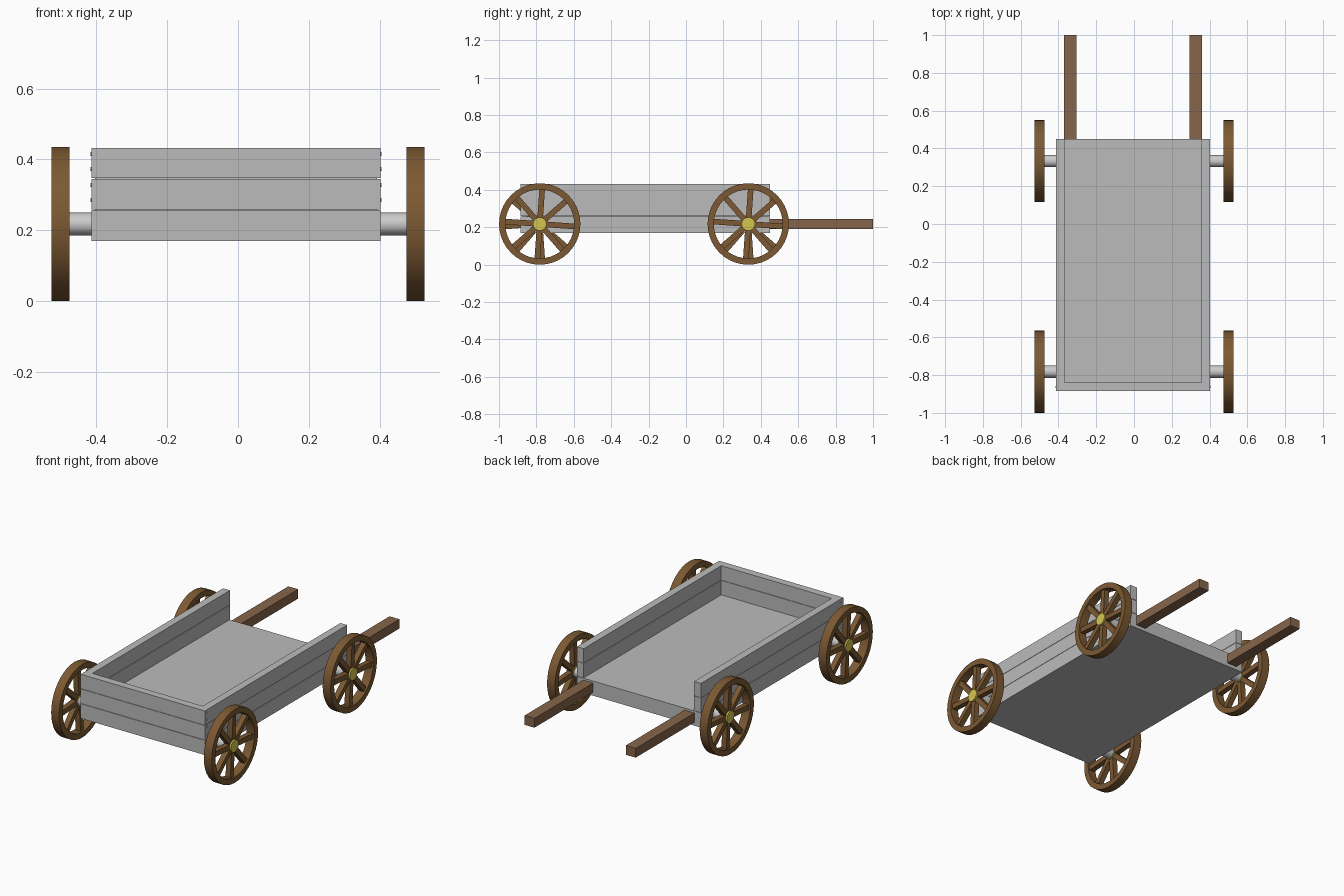
import bpy, bmesh
from math import pi, radians, cos, sin
from mathutils import Matrix, Vector

cube = bpy.data.objects.get("Cube")
if cube:
    bpy.data.objects.remove(cube, do_unlink=True)


def material(name, color):
    m = bpy.data.materials.new(name)
    m.use_nodes = True
    m.diffuse_color = (*color, 1)
    m.node_tree.nodes["Principled BSDF"].inputs["Base Color"].default_value = (*color, 1)
    return m


GREY = material("weathered grey", (0.5, 0.5, 0.5))
METAL = material("axle grey", (0.6, 0.6, 0.6))
BROWN = material("wheel brown", (0.2, 0.1, 0.033))
POLE = material("pole brown", (0.24, 0.13, 0.07))
YELLOW = material("hub yellow", (0.66, 0.56, 0.08))


def finish(name, bm, mat, smooth=False):
    bmesh.ops.recalc_face_normals(bm, faces=bm.faces)
    mesh = bpy.data.meshes.new(name)
    bm.to_mesh(mesh)
    bm.free()
    mesh.materials.append(mat)
    ob = bpy.data.objects.new(name, mesh)
    bpy.context.collection.objects.link(ob)
    if smooth:
        bpy.ops.object.select_all(action="DESELECT")
        ob.select_set(True)
        bpy.context.view_layer.objects.active = ob
        bpy.ops.object.shade_smooth_by_angle(angle=radians(35))
    return ob


def add_box(bm, lo, hi, turn=Matrix()):
    lo, hi = Vector(lo), Vector(hi)
    place = Matrix.Translation((lo + hi) / 2) @ Matrix.Diagonal((*(hi - lo), 1))
    bmesh.ops.create_cube(bm, size=1, matrix=turn @ place)


def box(name, lo, hi, mat):
    bm = bmesh.new()
    add_box(bm, lo, hi)
    return finish(name, bm, mat)


def rod(name, x0, x1, y, z, r, mat, sides=32):
    bm = bmesh.new()
    place = Matrix.Translation(((x0 + x1) / 2, y, z)) @ Matrix.Rotation(pi / 2, 4, "Y")
    bmesh.ops.create_cone(bm, cap_ends=True, segments=sides, radius1=r, radius2=r,
                          depth=abs(x1 - x0), matrix=place)
    return finish(name, bm, mat, True)


# Cart bed: floor slab, then two plank courses on three sides
LEFT, RIGHT, FRONT, BACK = 0.402, -0.413, -0.885, 0.45
WALL, GAP = 0.045, 0.002
box("floor", (RIGHT, FRONT, 0.17), (LEFT, BACK, 0.257), GREY)
for course, (z0, z1) in {"lower": (0.257 + GAP, 0.345), "upper": (0.345 + GAP, 0.432)}.items():
    box(course + "_front_plank", (RIGHT, FRONT, z0), (LEFT, FRONT + WALL, z1), GREY)
    box(course + "_left_plank", (LEFT - WALL, FRONT + WALL, z0), (LEFT, BACK, z1), GREY)
    box(course + "_right_plank", (RIGHT, FRONT + WALL, z0), (RIGHT + WALL, BACK, z1), GREY)
# Backing strips keep the plank joints closed
for z in (0.258, 0.346):
    box("front_joint", (RIGHT + 0.01, FRONT + 0.01, z - 0.002),
        (LEFT - 0.01, FRONT + WALL - 0.01, z + 0.002), GREY)
    for side, x in (("left", LEFT - WALL), ("right", RIGHT)):
        box(side + "_joint", (x + 0.01, FRONT + WALL, z - 0.002),
            (x + WALL - 0.01, BACK - 0.01, z + 0.002), GREY)

# Nails at the front corners
for z in (0.285, 0.327, 0.373, 0.415):
    rod("left_nail", LEFT - 0.01, LEFT + 0.003, FRONT + 0.022, z, 0.006, METAL, 10)
    rod("right_nail", RIGHT + 0.01, RIGHT - 0.003, FRONT + 0.022, z, 0.006, METAL, 10)

# Draw poles
for side, x in (("left", 0.295), ("right", -0.37)):
    box(side + "_pole", (x, BACK - 0.02, 0.19), (x + 0.065, 1.0, 0.245), POLE)

# Wheels: square-section rim and straight spokes
RADIUS, INNER, HALF = 0.2175, 0.184, 0.026


def wheel(name, x, y, tilt):
    bm = bmesh.new()
    n = 40
    section = ((INNER, -HALF), (RADIUS, -HALF), (RADIUS, HALF), (INNER, HALF))
    rings = [[bm.verts.new((dx, r * cos(2 * pi * i / n), r * sin(2 * pi * i / n)))
              for r, dx in section] for i in range(n)]
    for i in range(n):
        a, b = rings[i], rings[(i + 1) % n]
        for k in range(4):
            j = (k + 1) % 4
            bm.faces.new((a[k], a[j], b[j], b[k]))
    for i in range(8):
        turn = Matrix.Rotation(tilt + i * pi / 4, 4, "X")
        add_box(bm, (-0.016, 0.01, -0.015), (0.016, INNER + 0.008, 0.015), turn)
    ob = finish(name, bm, BROWN, True)
    ob.location = (x, y, RADIUS)


for end, y in (("front", -0.782), ("back", 0.333)):
    rod(end + "_axle", -0.515, 0.515, y, RADIUS, 0.032, METAL)
    for side, s in (("left", 1), ("right", -1)):
        wheel(f"{end}_{side}_wheel", s * 0.501, y, -s * radians(4))
        rod(f"{end}_{side}_hub", s * 0.48, s * 0.526, y, RADIUS, 0.036, YELLOW)
